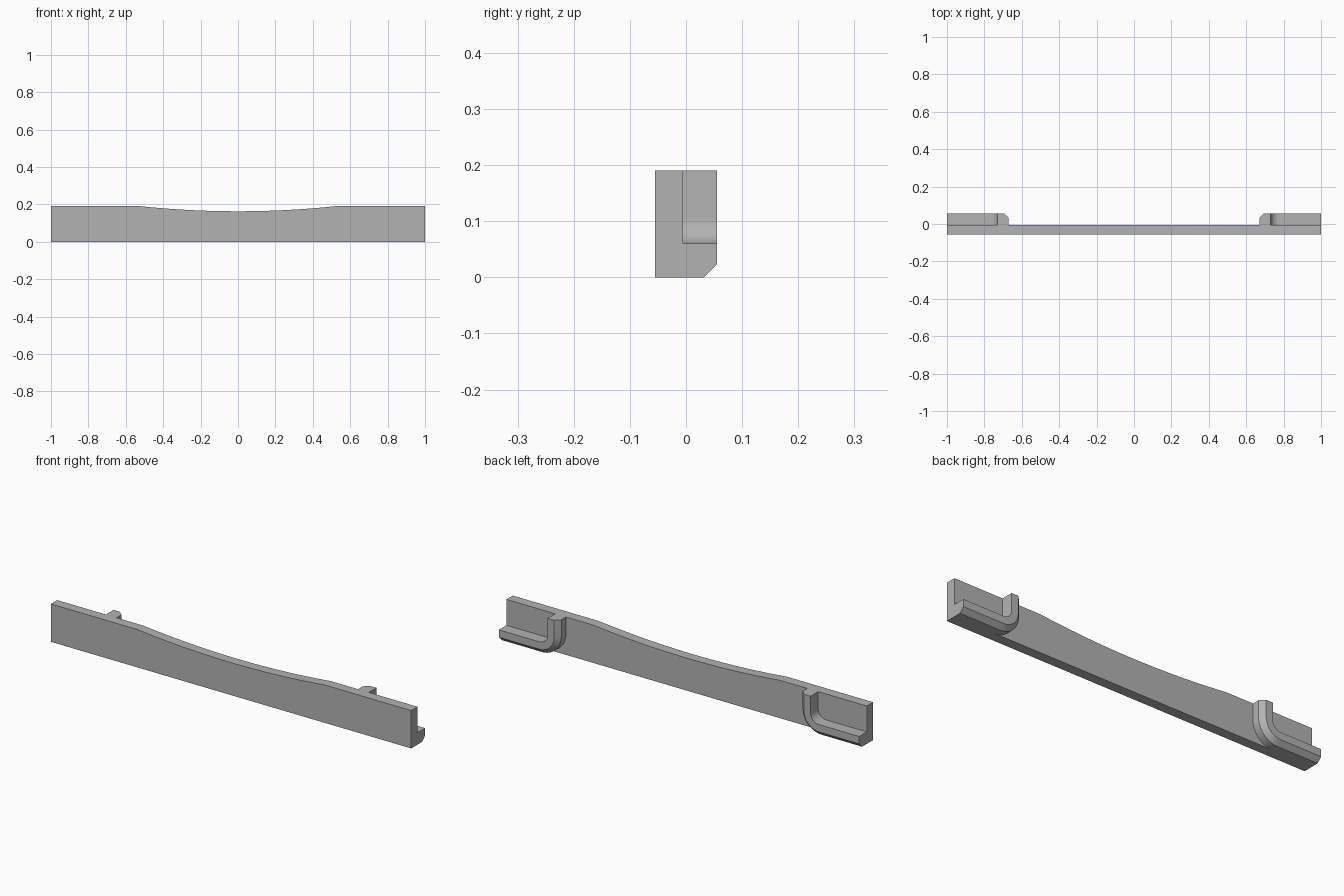
import bpy, bmesh, math

cube = bpy.data.objects.get("Cube")
if cube:
    bpy.data.objects.remove(cube)

LENGTH, HEIGHT = 1.0, 0.19                      # half length, full height
FRONT, INNER, BACK = -0.055, -0.005, 0.055      # depths along y
DIP_HALF, DIP_DEPTH = 0.52, 0.027
LIP, RADIUS, CHAMFER = 0.06, 0.045, 0.023

grey = bpy.data.materials.new("plain_grey")
grey.use_nodes = True
colour = (0.45, 0.45, 0.45, 1)
grey.diffuse_color = colour
grey.node_tree.nodes["Principled BSDF"].inputs["Base Color"].default_value = colour


def finish(name, bm):
    bmesh.ops.recalc_face_normals(bm, faces=bm.faces)
    mesh = bpy.data.meshes.new(name)
    bm.to_mesh(mesh)
    bm.free()
    mesh.materials.append(grey)
    obj = bpy.data.objects.new(name, mesh)
    bpy.context.collection.objects.link(obj)
    bpy.ops.object.select_all(action="DESELECT")
    obj.select_set(True)
    bpy.context.view_layer.objects.active = obj
    bpy.ops.object.shade_smooth_by_angle(angle=math.radians(25))
    return obj


# Front panel: outline with a shallow circular dip in the top edge, extruded back
dip_radius = (DIP_HALF ** 2 + DIP_DEPTH ** 2) / (2 * DIP_DEPTH)
sweep = math.asin(DIP_HALF / dip_radius)
outline = [(-LENGTH, 0), (LENGTH, 0), (LENGTH, HEIGHT)]
steps = 24
for i in range(steps + 1):
    a = sweep * (1 - 2 * i / steps)
    outline.append((dip_radius * math.sin(a),
                    HEIGHT - DIP_DEPTH + dip_radius * (1 - math.cos(a))))
outline.append((-LENGTH, HEIGHT))

bm = bmesh.new()
face = bm.faces.new([bm.verts.new((x, FRONT, z)) for x, z in outline])
extruded = bmesh.ops.extrude_face_region(bm, geom=[face])
bmesh.ops.translate(bm, vec=(0, INNER - FRONT, 0),
                    verts=[v for v in extruded["geom"] if isinstance(v, bmesh.types.BMVert)])
finish("front_panel", bm)

# Curved bracket: chamfered section swept down, round the bend and out to the end
section = [(0, INNER), (0, BACK), (LIP - CHAMFER, BACK),
           (LIP, BACK - CHAMFER), (LIP, INNER)]
cx, cz = 1 - 0.225, LIP + RADIUS
path = [(cx - RADIUS, HEIGHT, math.pi)]
for i in range(13):
    a = math.pi + math.pi / 2 * i / 12
    path.append((cx + RADIUS * math.cos(a), cz + RADIUS * math.sin(a), a))
path.append((LENGTH, LIP, math.pi * 1.5))

bm = bmesh.new()
rings = [[bm.verts.new((x + d * math.cos(a), y, z + d * math.sin(a))) for d, y in section]
         for x, z, a in path]
for r0, r1 in zip(rings, rings[1:]):
    for i in range(len(section) - 1):
        bm.faces.new((r0[i], r0[i + 1], r1[i + 1], r1[i]))
bm.faces.new(rings[0])
bm.faces.new(rings[-1])
bracket = finish("end_brackets", bm)
mirror = bracket.modifiers.new("mirror", "MIRROR")
mirror.use_axis[0] = True
